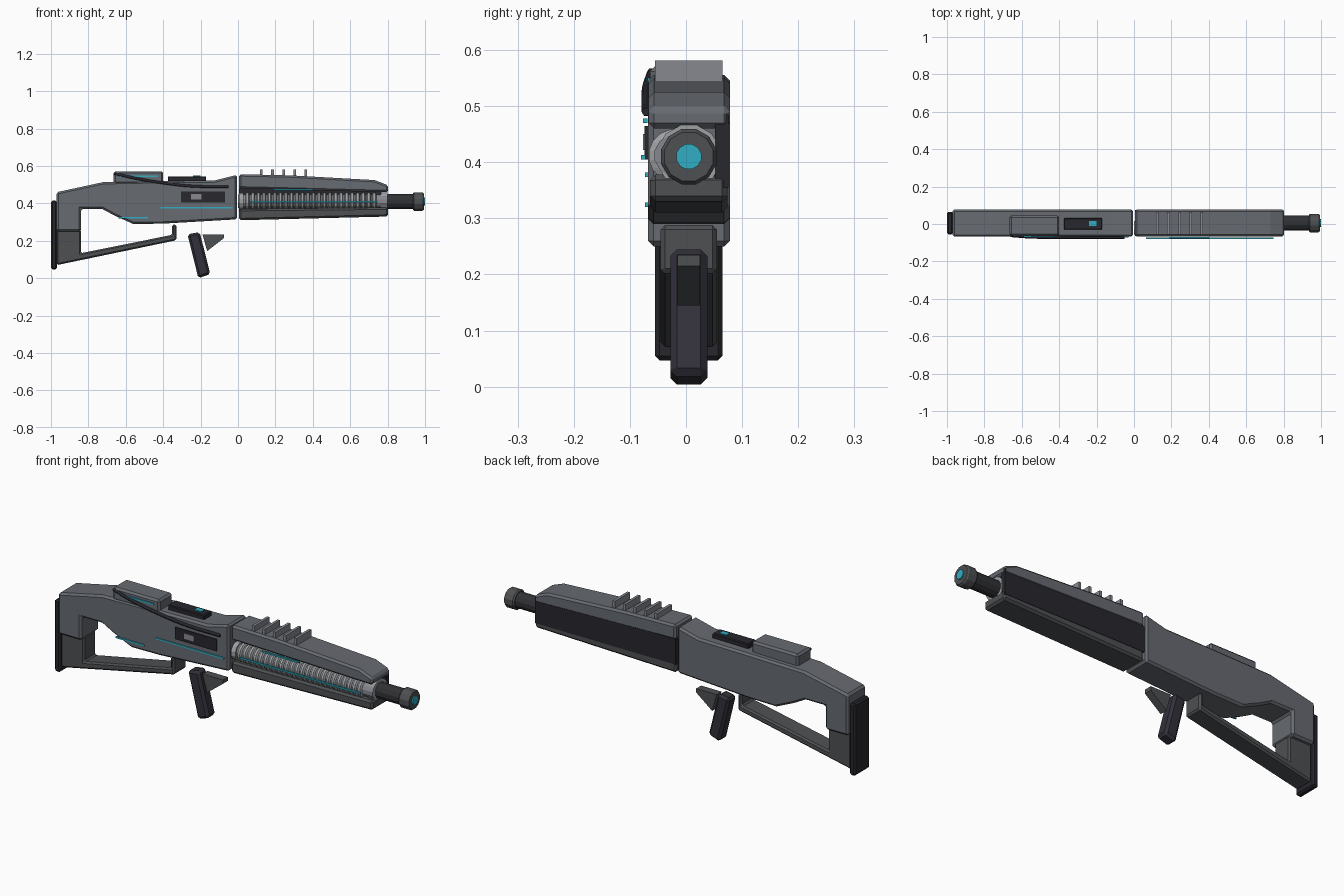
import bpy, bmesh, math
from mathutils import Vector

if "Cube" in bpy.data.objects:
    bpy.data.objects.remove(bpy.data.objects["Cube"])

YC = 0.005  # centre plane of the weapon


def mat(name, r, g, b):
    m = bpy.data.materials.new(name)
    m.diffuse_color = (r, g, b, 1)
    m.use_nodes = True
    m.node_tree.nodes["Principled BSDF"].inputs["Base Color"].default_value = m.diffuse_color
    return m


BODY = mat("body grey", .135, .145, .165)
FRAME = mat("frame grey", .075, .08, .085)
DARK = mat("dark panel", .02, .02, .027)
GRIP = mat("grip black", .032, .03, .042)
BARREL = mat("barrel black", .03, .031, .035)
COIL = mat("coil silver", .34, .35, .36)
FIN = mat("fin grey", .24, .25, .28)
CYAN = mat("cyan glow", .03, .42, .55)


def finish(bm, name, m, bevel=0):
    bmesh.ops.recalc_face_normals(bm, faces=bm.faces)
    me = bpy.data.meshes.new(name)
    bm.to_mesh(me)
    bm.free()
    me.materials.append(m)
    ob = bpy.data.objects.new(name, me)
    bpy.context.collection.objects.link(ob)
    if bevel:
        b = ob.modifiers.new("bevel", 'BEVEL')
        b.width = bevel
        b.segments = 1
        b.limit_method = 'ANGLE'
        b.angle_limit = math.radians(50)
    return ob


def profile(name, pts, y0, y1, m, bevel=0):
    """Extrude an x-z outline from y0 to y1."""
    bm = bmesh.new()
    f = bm.faces.new([bm.verts.new((x, y0, z)) for x, z in pts])
    r = bmesh.ops.extrude_face_region(bm, geom=[f])
    vs = [v for v in r['geom'] if isinstance(v, bmesh.types.BMVert)]
    bmesh.ops.translate(bm, vec=(0, y1 - y0, 0), verts=vs)
    return finish(bm, name, m, bevel)


def box(name, x0, x1, y0, y1, z0, z1, m, bevel=0):
    return profile(name, [(x0, z0), (x1, z0), (x1, z1), (x0, z1)], y0, y1, m, bevel)


def lathe(name, prof, y, z, m, sides=12):
    """Revolve (x, radius) points around an axis along x, with capped ends."""
    bm = bmesh.new()
    rings = []
    for x, r in prof:
        rings.append([bm.verts.new((x, y + r * math.cos(a), z + r * math.sin(a)))
                      for a in (2 * math.pi * (i + .5) / sides for i in range(sides))])
    for a, b in zip(rings, rings[1:]):
        for i in range(sides):
            j = (i + 1) % sides
            bm.faces.new((a[i], a[j], b[j], b[i]))
    bm.faces.new(rings[0])
    bm.faces.new(rings[-1])
    return finish(bm, name, m)


# Receiver body
profile("receiver", [(-.97, .25), (-.84, .25), (-.84, .37), (-.725, .37), (-.66, .335),
                     (-.56, .29), (-.40, .292), (-.005, .315), (-.005, .553), (-.125, .523),
                     (-.40, .52), (-.72, .514), (-.97, .46)],
        YC - .073, YC + .073, BODY, .01)

# Open stock frame and butt plate
profile("stock_frame", [(-.97, .07), (-.33, .203), (-.33, .288), (-.352, .288), (-.352, .232),
                        (-.84, .134), (-.84, .26), (-.97, .26)],
        YC - .05, YC + .05, FRAME, .008)
box("butt_plate", -1, -.968, YC - .06, YC + .06, .047, .415, DARK, .008)

# Pistol grip and trigger wedge
profile("grip", [(-.27, .235), (-.205, .247), (-.148, .022), (-.212, 0)],
        YC - .033, YC + .033, GRIP, .012)
profile("trigger_wedge", [(-.19, .235), (-.075, .235), (-.075, .215), (-.165, .145)],
        YC - .02, YC + .02, FRAME)

# Fore-end: upper shell, lower rail, closed far side
profile("upper_shell", [(.005, .48), (.10, .478), (.803, .46), (.803, .497), (.73, .525),
                        (.28, .55), (.005, .556)],
        YC - .072, YC + .073, BODY, .01)
profile("lower_rail", [(.005, .31), (.803, .33), (.803, .378), (.005, .37)],
        YC - .069, YC + .069, FRAME, .01)
box("far_side_panel", .005, .80, .052, .076, .355, .485, DARK)

# Cooling fins on the shell
for i in range(5):
    x = .125 + i * .0595
    box(f"cooling_fin_{i + 1}", x - .007, x + .007, -.055, .065, .535, .581, FIN)

# Coil: core, repeated rings and end collars
CY, CZ = -.02, .412
lathe("coil_core", [(.0, .037), (.80, .037)], CY, CZ, FIN)
for i in range(24):
    x = .05 + i * .0295
    lathe(f"coil_ring_{i + 1}", [(x - .011, .038), (x - .006, .047), (x + .006, .047),
                                 (x + .011, .038)], CY, CZ, COIL, 16)
lathe("rear_collar", [(.005, .046), (.03, .046)], CY, CZ, COIL)
lathe("front_collar", [(.765, .058), (.80, .058)], YC, .41, COIL)

# Barrel and muzzle
lathe("barrel", [(.79, .041), (.945, .041)], YC, .41, BARREL)
lathe("muzzle", [(.935, .045), (.942, .051), (.985, .051), (.994, .045)], YC, .41, FRAME)
lathe("muzzle_glow", [(.99, .023), (1.0, .023)], YC, .41, CYAN)

# Top sight housing and display pad
box("sight_housing", -.665, -.40, -.064, .046, .505, .572, BODY, .01)
box("display_pad", -.375, -.17, -.03, .032, .51, .545, DARK, .004)
box("display_light", -.24, -.20, -.011, .016, .54, .550, CYAN)

# Side control panel
box("control_panel", -.305, -.07, -.074, -.06, .405, .465, DARK)
box("control_button", -.25, -.195, -.077, -.07, .422, .45, FIN)

# Glowing strips: x range, z, outer y
for name, x0, x1, z, y in (("receiver_strip", -.415, -.03, .378, -.073),
                           ("rear_strip", -.64, -.48, .324, -.073),
                           ("shell_strip", .19, .40, .474, -.077),
                           ("coil_strip", .065, .745, .409, -.08),
                           ("sight_strip", -.63, -.43, .546, -.069)):
    box(name, x0, x1, y, y + .008, z - .004, z + .004, CYAN)

# Cable running from the sight along the side
cu = bpy.data.curves.new("side_cable", 'CURVE')
cu.dimensions = '3D'
cu.bevel_depth = .008
cu.bevel_resolution = 1
cu.resolution_u = 4
cu.use_fill_caps = True
sp = cu.splines.new('BEZIER')
path = [(-.66, -.062, .56), (-.55, -.07, .535), (-.39, -.071, .508),
        (-.235, -.071, .492), (-.05, -.071, .49)]
sp.bezier_points.add(len(path) - 1)
for p, co in zip(sp.bezier_points, path):
    p.co = Vector(co)
    p.handle_left_type = p.handle_right_type = 'AUTO'
cu.materials.append(DARK)
bpy.context.collection.objects.link(bpy.data.objects.new("side_cable", cu))
